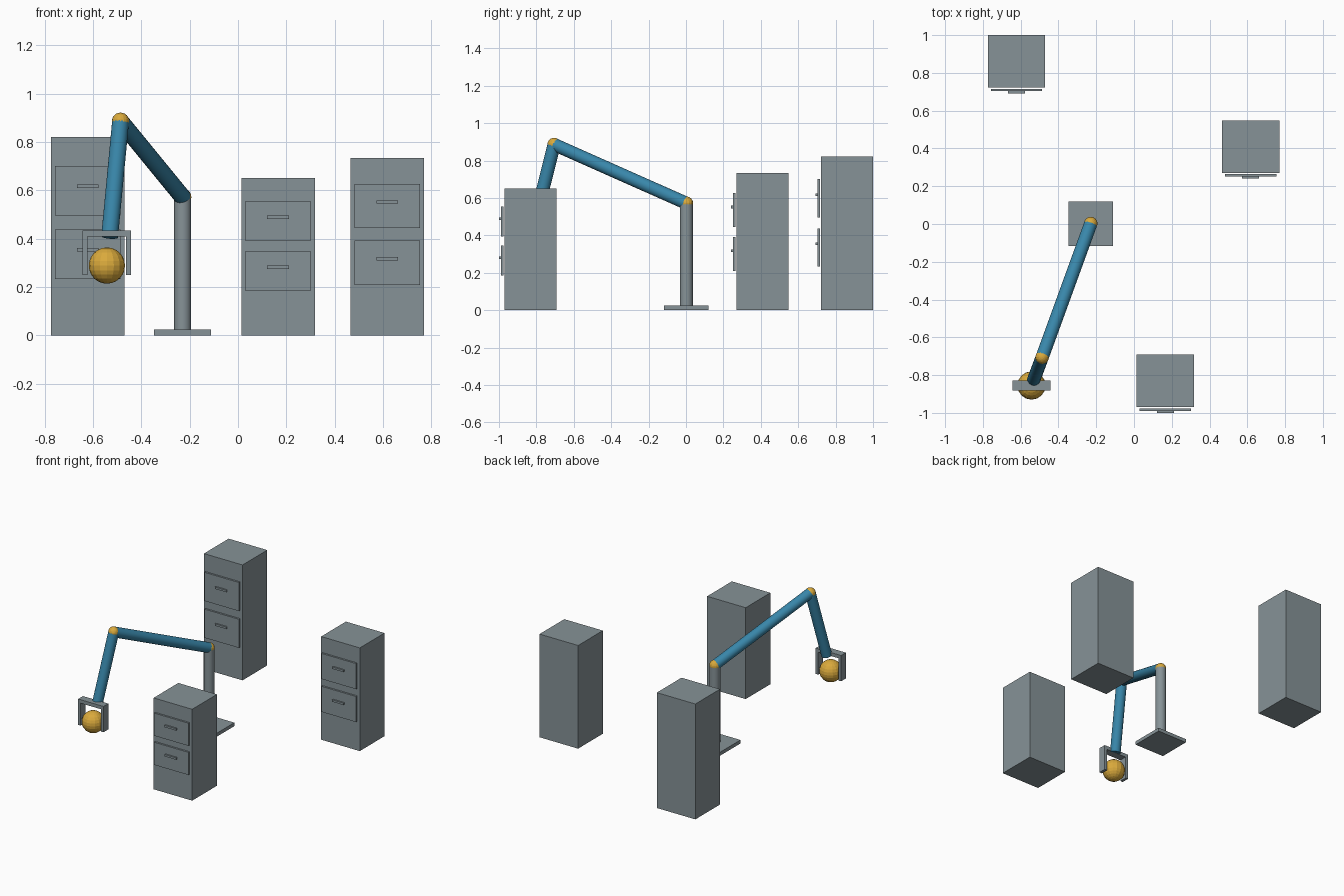
import bpy
from mathutils import Vector

if "Cube" in bpy.data.objects:
    bpy.data.objects.remove(bpy.data.objects["Cube"])


def material(name, rgb):
    m = bpy.data.materials.new(name)
    m.diffuse_color = (*rgb, 1)
    m.use_nodes = True
    m.node_tree.nodes["Principled BSDF"].inputs["Base Color"].default_value = m.diffuse_color
    return m


GREY = material("steel grey", (0.24, 0.29, 0.31))
BLUE = material("arm blue", (0.04, 0.24, 0.40))
GOLD = material("golden yellow", (0.70, 0.40, 0.045))


def finish(name, mat):
    o = bpy.context.object
    o.name = name
    o.data.materials.append(mat)
    return o


def box(name, lo, hi, mat=GREY):
    """Box between two opposite corners."""
    lo, hi = Vector(lo), Vector(hi)
    bpy.ops.mesh.primitive_cube_add(size=1, location=(lo + hi) / 2)
    bpy.context.object.scale = hi - lo
    return finish(name, mat)


def tube(name, a, b, r, mat):
    """Capped cylinder from a to b."""
    d = b - a
    bpy.ops.mesh.primitive_cylinder_add(vertices=24, radius=r, depth=d.length, location=(a + b) / 2,
                                        rotation=d.to_track_quat('Z', 'Y').to_euler())
    bpy.ops.object.shade_smooth_by_angle()
    return finish(name, mat)


def ball(name, c, r, seg, rings):
    bpy.ops.mesh.primitive_uv_sphere_add(segments=seg, ring_count=rings, radius=r, location=c)
    return finish(name, GOLD)


# Filing cabinets: centre x, front y, height; two drawers with handles each
for label, cx, fy, h in (("left", -0.622, 0.722, 0.822),
                         ("right", 0.618, 0.271, 0.735),
                         ("near", 0.166, -0.970, 0.651)):
    box(label + "_cabinet", (cx - 0.152, fy, 0), (cx + 0.152, fy + 0.278, h))
    for level, f in (("lower", 0.409), ("upper", 0.728)):
        z = f * h
        box(f"{label}_{level}_drawer", (cx - 0.136, fy - 0.019, z - 0.124 * h),
            (cx + 0.136, fy - 0.006, z + 0.124 * h))
        hz = z + 0.023 * h
        box(f"{label}_{level}_handle", (cx - 0.045, fy - 0.030, hz - 0.007),
            (cx + 0.045, fy - 0.018, hz + 0.007))

# Arm stand
shoulder = Vector((-0.229, 0.002, 0.572))
elbow = Vector((-0.486, -0.705, 0.886))
payload = Vector((-0.5425, -0.855, 0.289))
box("arm_base", (-0.347, -0.117, 0), (-0.112, 0.119, 0.025))
tube("arm_column", Vector((shoulder.x, shoulder.y, 0.02)), shoulder, 0.035, GREY)

# Arm links and joints
wrist = elbow.lerp(payload, 0.80)
tube("upper_arm", shoulder, elbow, 0.035, BLUE)
tube("forearm", elbow, wrist, 0.035, BLUE)
ball("shoulder_joint", shoulder, 0.036, 16, 12)
ball("elbow_joint", elbow, 0.036, 16, 12)

# Gripper holding the ball
gx, gy = payload.x, payload.y
box("gripper_palm", (gx - 0.1, gy - 0.027, 0.409), (gx + 0.1, gy + 0.027, 0.434))
for side, s in (("left", -1), ("right", 1)):
    x = gx + s * 0.09
    box(side + "_finger", (x - 0.010, gy - 0.027, 0.25), (x + 0.010, gy + 0.027, 0.412))
ball("held_ball", payload, 0.075, 16, 12)
